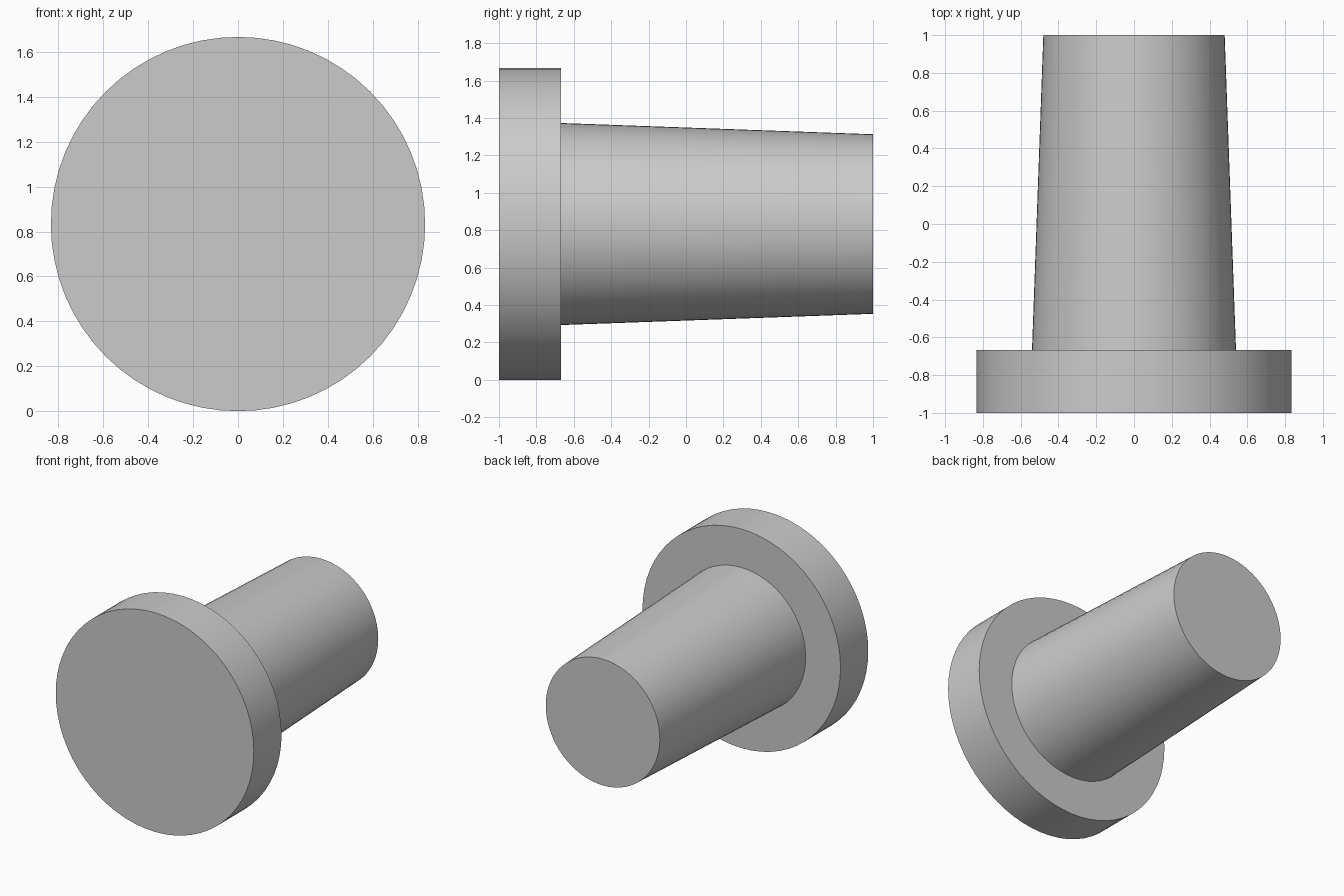
import bpy, bmesh, math
from mathutils import Vector

cube = bpy.data.objects.get("Cube")
if cube:
    bpy.data.objects.remove(cube, do_unlink=True)

FLANGE_R = 0.8333
SEGMENTS = 64

# Plain grey material
grey = bpy.data.materials.new("plain_grey")
grey.use_nodes = True
colour = (0.6, 0.6, 0.6, 1)
grey.diffuse_color = colour
grey.node_tree.nodes["Principled BSDF"].inputs["Base Color"].default_value = colour

# Half profile as (radius, y): front face, flange rim, shoulder, tapered shank, end cap
profile = [(0, -1), (FLANGE_R, -1), (FLANGE_R, -0.667),
           (0.54, -0.667), (0.48, 1), (0, 1)]

# Turn the profile around the y axis
bm = bmesh.new()
verts = [bm.verts.new((r, y, 0)) for r, y in profile]
edges = [bm.edges.new(pair) for pair in zip(verts, verts[1:])]
bmesh.ops.spin(bm, geom=verts + edges, cent=(0, 0, 0), axis=(0, 1, 0),
               angle=math.tau, steps=SEGMENTS, use_merge=False)
bmesh.ops.remove_doubles(bm, verts=bm.verts[:], dist=0.0001)

# Merge each flat end into a single face
for y in (-1, 1):
    centre = [v for v in bm.verts if (v.co - Vector((0, y, 0))).length < 0.001]
    bmesh.ops.dissolve_verts(bm, verts=centre)
bmesh.ops.recalc_face_normals(bm, faces=bm.faces[:])

mesh = bpy.data.meshes.new("flanged_plug")
bm.to_mesh(mesh)
bm.free()
mesh.materials.append(grey)

plug = bpy.data.objects.new("flanged_plug", mesh)
plug.location.z = FLANGE_R
bpy.context.collection.objects.link(plug)

# Smooth round walls with crisp rims
bpy.ops.object.select_all(action="DESELECT")
plug.select_set(True)
bpy.context.view_layer.objects.active = plug
bpy.ops.object.shade_smooth_by_angle(angle=math.radians(30))
